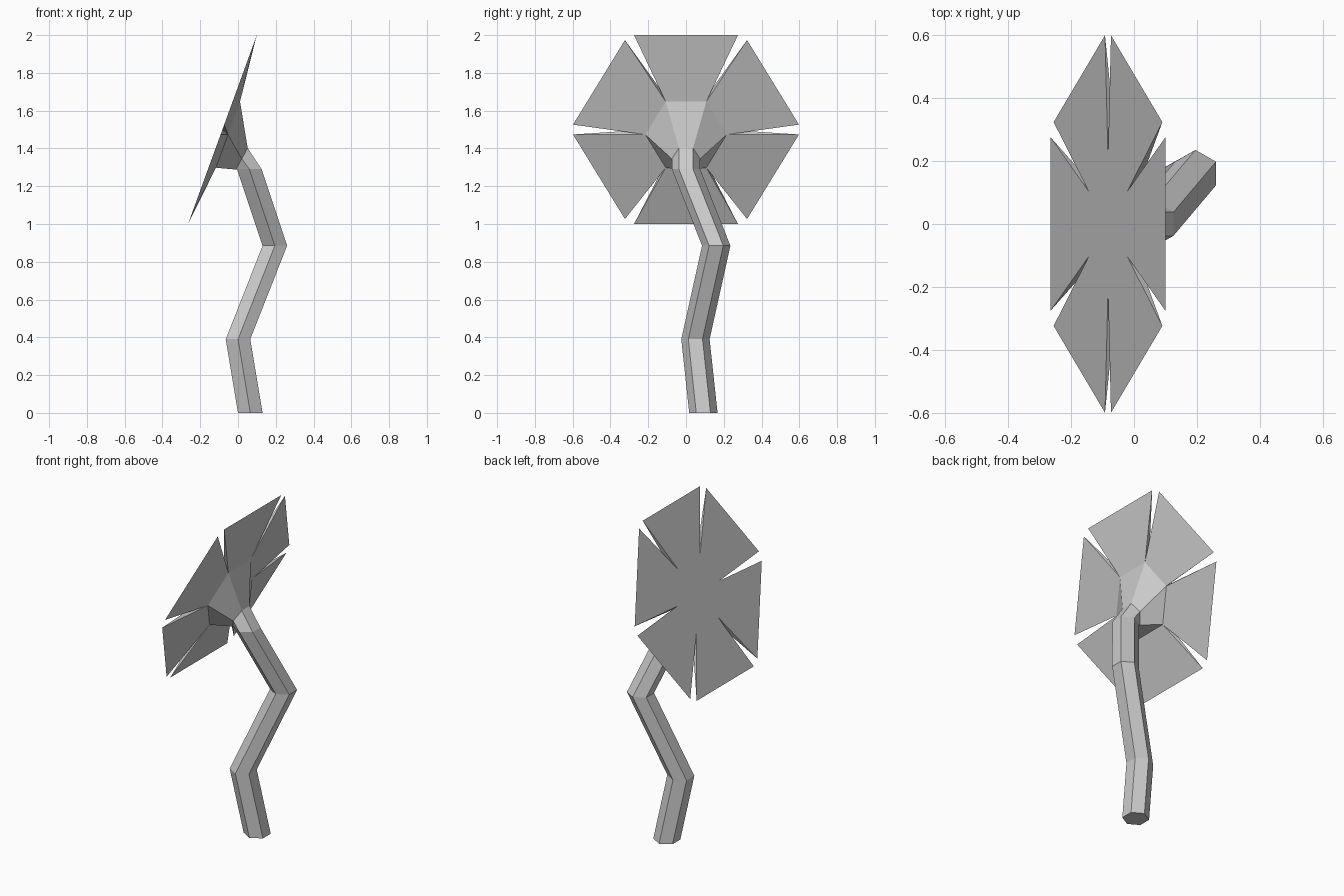
import bpy, bmesh
from math import radians, cos, sin
from mathutils import Vector

if "Cube" in bpy.data.objects:
    bpy.data.objects.remove(bpy.data.objects["Cube"])

TILT = radians(20)            # lean of the flower face
UP = Vector((sin(TILT), 0, cos(TILT)))
SIDE = Vector((0, 1, 0))
FACE = Vector((-0.0825, 0, 1.5))      # centre of flat front face
BACK = Vector((-0.053, 0, 1.473))     # centre of rear ring


def hexagon(centre, radius, up):
    """Six points, corners on the y axis, 'up' as second in-plane axis."""
    return [Vector(centre) + radius * (cos(radians(60 * i)) * SIDE + sin(radians(60 * i)) * up)
            for i in range(6)]


def make_object(name, build):
    bm = bmesh.new()
    build(bm)
    bmesh.ops.recalc_face_normals(bm, faces=bm.faces)
    me = bpy.data.meshes.new(name)
    bm.to_mesh(me)
    bm.free()
    ob = bpy.data.objects.new(name, me)
    bpy.context.collection.objects.link(ob)
    return ob


def loft(bm, rings):
    """Bridge hexagon rings and cap both ends."""
    loops = [[bm.verts.new(p) for p in ring] for ring in rings]
    for a, b in zip(loops, loops[1:]):
        for i in range(6):
            j = (i + 1) % 6
            bm.faces.new((a[i], a[j], b[j], b[i]))
    bm.faces.new(loops[0][::-1])
    bm.faces.new(loops[-1])


front_ring = hexagon(FACE, 0.205, UP)
back_ring = hexagon(BACK, 0.215, UP)
neck_ring = hexagon((0.02, 0, 1.345), 0.075, Vector((0.48, 0, 0.877)))

# Crooked six-sided stem ending in a bent neck
path = [(0.065, 0.092, 0), (0, 0.05, 0.39), (0.195, 0.16, 0.885), (0.06, 0, 1.29)]
X = Vector((1, 0, 0))
make_object("stem", lambda bm: loft(bm, [hexagon(p, 0.075, X) for p in path] + [neck_ring]))

# Flower centre: tapered back and flat front
make_object("flower_centre", lambda bm: loft(bm, [neck_ring, back_ring, front_ring]))


# Six wedge petals, thick at the centre and sharp at the outer edge
def petal(i):
    def build(bm):
        j = (i + 1) % 6
        a = radians(60 * i + 30)
        out = cos(a) * SIDE + sin(a) * UP
        across = -sin(a) * SIDE + cos(a) * UP
        f0, f1, b0, b1, o0, o1 = [bm.verts.new(p) for p in (
            front_ring[i], front_ring[j], back_ring[i], back_ring[j],
            FACE + 0.532 * out - 0.275 * across, FACE + 0.532 * out + 0.275 * across)]
        for f in ((f0, f1, o1, o0), (b0, b1, o1, o0), (f0, b0, o0), (f1, b1, o1), (f0, f1, b1, b0)):
            bm.faces.new(f)
    return build


for i in range(6):
    make_object(f"petal_{i + 1}", petal(i))
